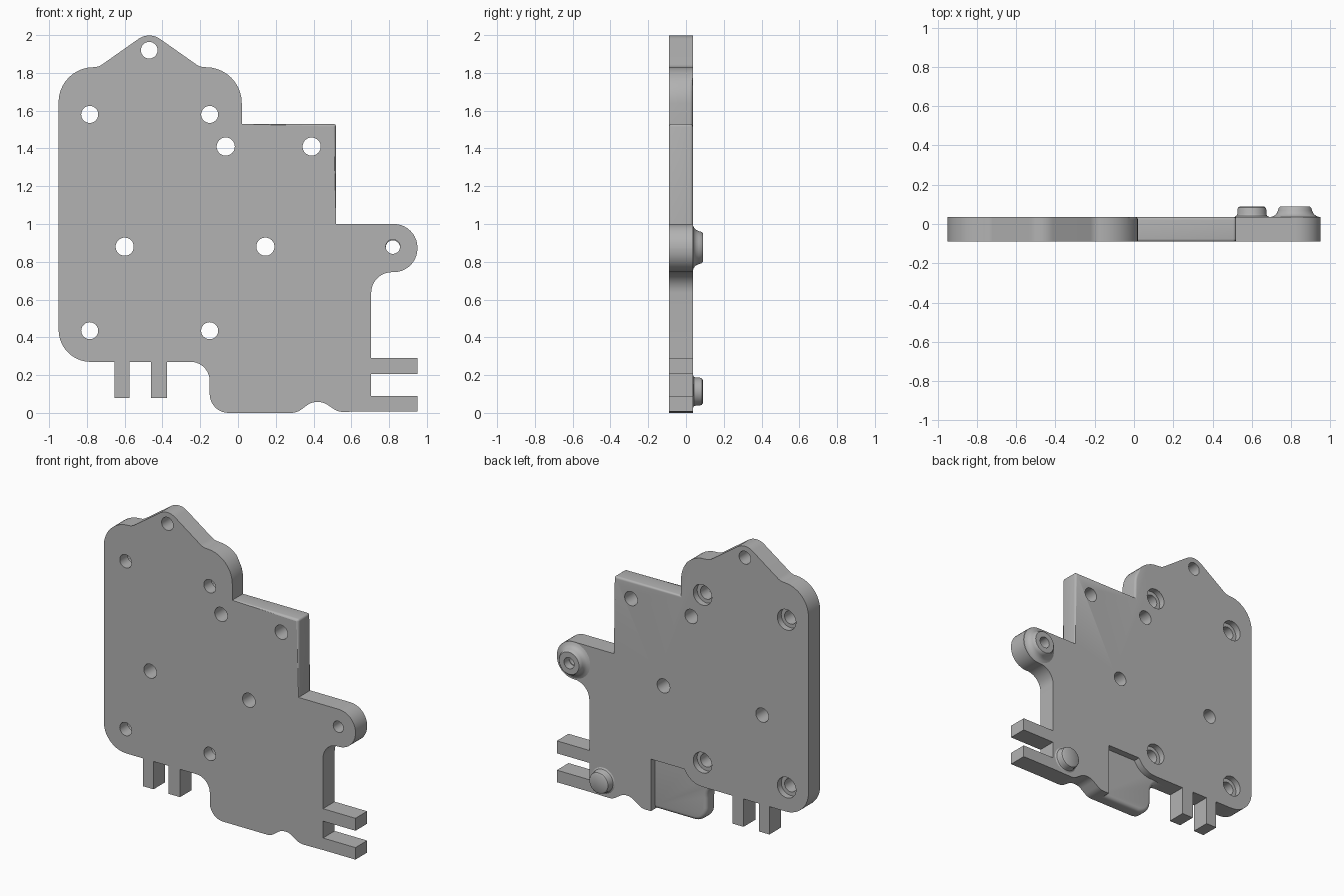
import bpy, bmesh, math
from mathutils import Vector

if "Cube" in bpy.data.objects:
    bpy.data.objects.remove(bpy.data.objects["Cube"])

FRONT, BACK, FLOOR, TOP = -0.09, 0.036, -0.01, 0.09

grey = bpy.data.materials.new("plain grey")
grey.use_nodes = True
grey.diffuse_color = (0.45, 0.45, 0.45, 1)
grey.node_tree.nodes["Principled BSDF"].inputs["Base Color"].default_value = grey.diffuse_color


def rounded(corners, steps=10):
    """Outline from (x, z, radius) corners, each radius turned into an arc."""
    out = []
    for i, (x, z, r) in enumerate(corners):
        p = Vector((x, z))
        if r == 0:
            out.append(p)
            continue
        a = (Vector(corners[i - 1][:2]) - p).normalized()
        b = (Vector(corners[(i + 1) % len(corners)][:2]) - p).normalized()
        half = a.angle(b) / 2
        centre = p + (a + b).normalized() * r / math.sin(half)
        start = p + a * r / math.tan(half) - centre
        end = p + b * r / math.tan(half) - centre
        turn = start.angle_signed(end)
        for k in range(steps + 1):
            t = -turn * k / steps
            c, s = math.cos(t), math.sin(t)
            out.append(centre + Vector((start.x * c - start.y * s, start.x * s + start.y * c)))
    return out


def slab(corners, y0, y1):
    """Outline extruded through the thickness."""
    bm = bmesh.new()
    face = bm.faces.new([bm.verts.new((p.x, y0, p.y)) for p in rounded(corners)])
    geo = bmesh.ops.extrude_face_region(bm, geom=[face])["geom"]
    bmesh.ops.translate(bm, vec=(0, y1 - y0, 0),
                        verts=[v for v in geo if isinstance(v, bmesh.types.BMVert)])
    bmesh.ops.recalc_face_normals(bm, faces=bm.faces)
    return bm


def round_edges(bm, width, rule):
    edges = [e for e in bm.edges if rule((e.verts[0].co + e.verts[1].co) / 2, e)]
    bmesh.ops.bevel(bm, geom=edges, offset=width, segments=4, profile=0.5, affect='EDGES')


def lathe(bm, x, z, profile, closed=False):
    """Revolve (radius, y) points about a front-to-back axis."""
    vs = [bm.verts.new((x + r, y, z)) for r, y in profile]
    es = [bm.edges.new(pair) for pair in zip(vs, vs[1:])]
    if closed:
        es.append(bm.edges.new((vs[-1], vs[0])))
    bmesh.ops.spin(bm, geom=vs + es, cent=(x, 0, z), axis=(0, 1, 0),
                   angle=math.tau, steps=40, use_duplicate=False)
    bmesh.ops.remove_doubles(bm, verts=bm.verts, dist=1e-5)
    bmesh.ops.recalc_face_normals(bm, faces=bm.faces)


def make(name, bm):
    mesh = bpy.data.meshes.new(name)
    bm.to_mesh(mesh)
    bm.free()
    mesh.materials.append(grey)
    ob = bpy.data.objects.new(name, mesh)
    bpy.context.collection.objects.link(ob)
    return ob


def activate(ob):
    bpy.ops.object.select_all(action='DESELECT')
    ob.select_set(True)
    bpy.context.view_layer.objects.active = ob


def combine(ob, other, operation):
    mod = ob.modifiers.new(operation.lower(), 'BOOLEAN')
    mod.operation, mod.solver, mod.object = operation, 'EXACT', other
    activate(ob)
    bpy.ops.object.modifier_apply(modifier=mod.name)
    bpy.data.objects.remove(other)


# Main plate with its prongs, leaving room for the thin tab
prongs_below = []
for left, right in ((-0.375, -0.46), (-0.575, -0.655)):
    prongs_below += [(left, 0.27, 0), (left, 0.08, 0), (right, 0.08, 0), (right, 0.27, 0)]
prongs_side = []
for high, low in ((0.29, 0.205), (0.09, 0.008)):
    prongs_side += [(0.705, high, 0), (0.95, high, 0), (0.95, low, 0), (0.705, low, 0)]
plate_corners = [
    (-0.95, 0.27, 0.17), (-0.95, 1.83, 0.185), (-0.74, 1.83, 0.08), (-0.47, 2.02, 0.1),
    (-0.2, 1.83, 0.08), (0.02, 1.83, 0.19), (0.02, 1.53, 0), (0.52, 1.53, 0),
    (0.52, 1.0, 0), (0.95, 1.0, 0.125), (0.95, 0.745, 0.125), (0.705, 0.745, 0.11),
    *prongs_side,
    (0.53, 0.005, 0.09), (0.45, 0.058, 0.09), (0.39, 0.058, 0.09), (0.31, 0, 0.09),
    (0.24, 0, 0), (0.24, 0.355, 0), (-0.012, 0.355, 0), (-0.06, 0.27, 0.15),
    *prongs_below]
bm = slab(plate_corners, FRONT, BACK)


def soft_rim(m, e):
    square = 0.1 < m.x < 0.53 and m.z > 1.1
    shoulder = -0.02 < m.x < 0.03 and 1.54 < m.z < 1.75 and m.y > 0
    return square or shoulder


round_edges(bm, 0.015, soft_rim)
plate = make("plate", bm)

# Thin tab at the bottom, lower on the back and rounded along its rim
bm = slab([(0.27, 0, 0), (-0.15, 0, 0.1), (-0.15, 0.27, 0.1), (-0.3, 0.27, 0),
           (-0.3, 0.385, 0), (0.27, 0.385, 0)], FRONT, FLOOR)
round_edges(bm, 0.025, lambda m, e: all(abs(v.co.y - FLOOR) < 1e-4 for v in e.verts))
combine(plate, make("thin_tab", bm), 'UNION')

# Screw holes: four counterbored from the back, the others plain
bm = bmesh.new()
for x in (-0.785, -0.15):
    for z in (0.435, 1.58):
        lathe(bm, x, z, [(0, -0.2), (0.045, -0.2), (0.045, -0.006),
                         (0.07, -0.006), (0.07, 0.2), (0, 0.2)])
for x, z, r in ((-0.065, 1.41, 0.048), (0.39, 1.41, 0.048), (-0.6, 0.88, 0.048),
                (0.145, 0.88, 0.048), (-0.47, 1.92, 0.044), (0.82, 0.88, 0.038)):
    lathe(bm, x, z, [(0, -0.2), (r, -0.2), (r, 0.2), (0, 0.2)])
cutter = make("hole_cutter", bm)
cutter.hide_render = True
combine(plate, cutter, 'DIFFERENCE')

# Flared boss with a hole, and a solid boss
bm = bmesh.new()
lathe(bm, 0.82, 0.875, [(0.038, 0.03), (0.124, 0.03), (0.122, BACK), (0.106, 0.042), (0.094, 0.053),
                        (0.087, 0.068), (0.083, 0.082), (0.075, TOP), (0.038, TOP)], closed=True)
ring_boss = make("ring_boss", bm)
bm = bmesh.new()
lathe(bm, 0.6, 0.113, [(0, 0.03), (0.09, 0.03), (0.088, BACK), (0.078, 0.042), (0.074, 0.052),
                       (0.074, 0.072), (0.07, 0.084), (0.06, TOP), (0, TOP)])
solid_boss = make("solid_boss", bm)

for ob in (plate, ring_boss, solid_boss):
    activate(ob)
    bpy.ops.object.shade_smooth_by_angle(angle=math.radians(35))
